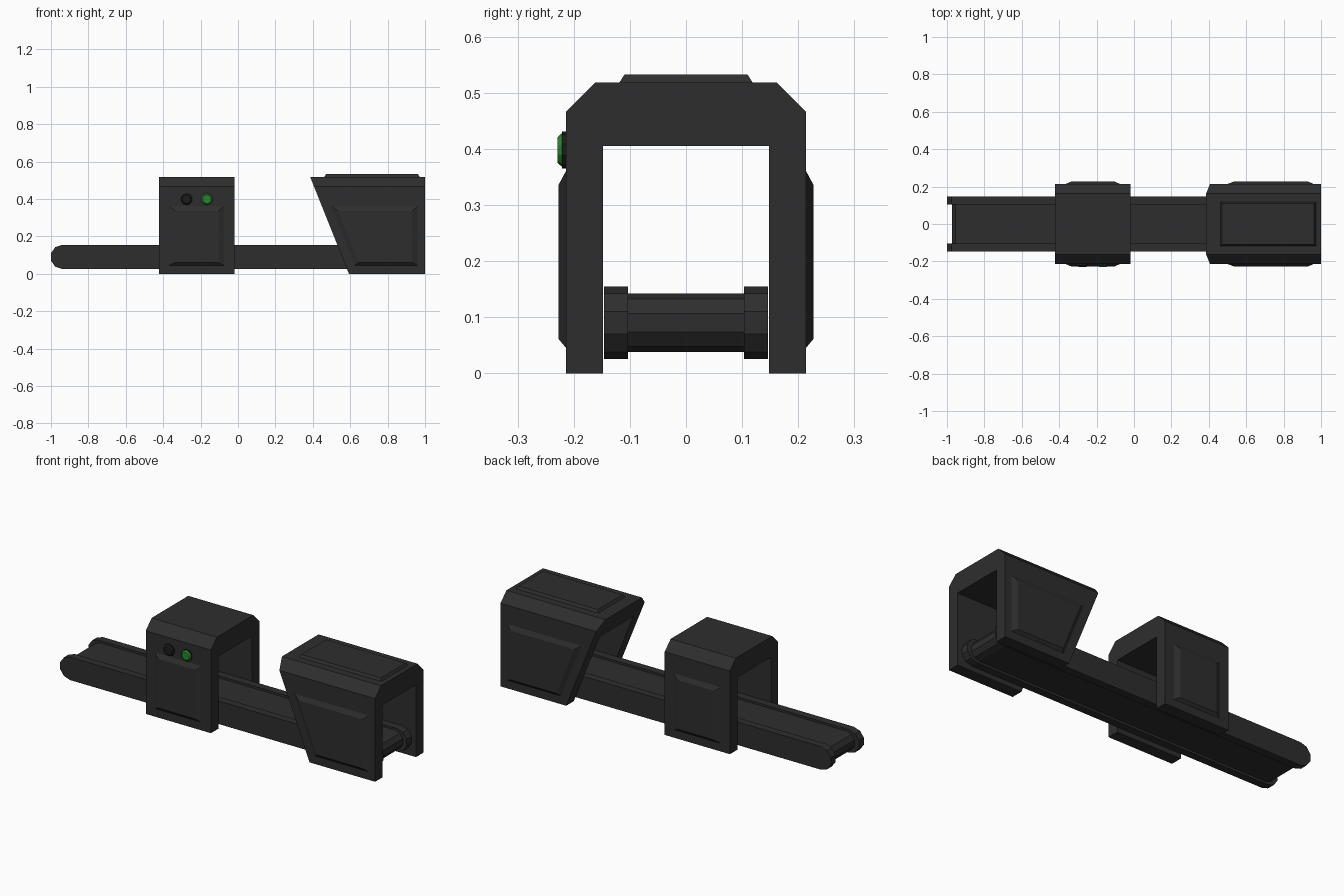
import bpy, bmesh, math

if "Cube" in bpy.data.objects:
    bpy.data.objects.remove(bpy.data.objects["Cube"])


def material(name, rgb):
    m = bpy.data.materials.new(name)
    m.diffuse_color = (*rgb, 1)
    m.use_nodes = True
    m.node_tree.nodes["Principled BSDF"].inputs["Base Color"].default_value = m.diffuse_color
    return m


GREY = material("dark_grey", (0.027, 0.027, 0.027))
BLACK = material("button_black", (0.012, 0.012, 0.012))
GREEN = material("button_green", (0.02, 0.25, 0.025))


def make(name, verts, faces, mat):
    me = bpy.data.meshes.new(name)
    me.from_pydata(verts, [], faces)
    bm = bmesh.new()
    bm.from_mesh(me)
    bmesh.ops.recalc_face_normals(bm, faces=bm.faces)
    bm.to_mesh(me)
    bm.free()
    me.materials.append(mat)
    ob = bpy.data.objects.new(name, me)
    bpy.context.collection.objects.link(ob)
    return ob


def loft(name, a, b, mat):
    """Closed solid between two matching outlines."""
    n = len(a)
    faces = [(i, (i + 1) % n, n + (i + 1) % n, n + i) for i in range(n)]
    faces += [tuple(range(n)), tuple(range(n, 2 * n))]
    return make(name, a + b, faces, mat)


def arch(name, left, right):
    """Chamfered tunnel; left(z) gives the x of its left end."""
    half = [(0.214, 0), (0.214, 0.4), (0.214, 0.466), (0.162, 0.518)]
    inner = [(0.148, 0), (0.148, 0.4), (0.148, 0.405)]
    prof = ([(-y, z) for y, z in half] + half[::-1] + inner
            + [(-y, z) for y, z in inner[::-1]])
    n = len(prof)
    verts = [(left(z), y, z) for y, z in prof] + [(right, y, z) for y, z in prof]
    faces = [(i, (i + 1) % n, n + (i + 1) % n, n + i) for i in range(n)]
    for cap in ((0, 1, 12, 13), (6, 7, 8, 9), (1, 2, 3, 4, 5, 6, 9, 10, 11, 12)):
        faces += [cap, tuple(n + i for i in cap)]
    return make(name, verts, faces, GREY)


def side_panels(name, outer, inner):
    """Raised bevelled panels on both outer walls."""
    for side, s in (("front", -1), ("back", 1)):
        loft(f"{name}_{side}", [(x, s * 0.212, z) for x, z in outer] + [],
             [(x, s * 0.227, z) for x, z in inner], GREY)


def capsule(name, x0, x1, r, y0, y1, zc=0.09):
    """Long bar with five-sided rounded ends."""
    pts = []
    for cx, start in ((x0, 90), (x1, 270)):
        for k in range(6):
            t = math.radians(start + 36 * k)
            pts.append((cx + r * math.cos(t), zc + r * math.sin(t)))
    loft(name, [(x, y0, z) for x, z in pts], [(x, y1, z) for x, z in pts], GREY)


# conveyor: belt and two rails
capsule("belt", -0.923, 0.90, 0.0525, -0.105, 0.105)
for side, s in (("front", -1), ("back", 1)):
    capsule(f"rail_{side}", -0.939, 0.912, 0.0645, s * 0.103, s * 0.146)

# upright scanner arch
arch("scanner_arch", lambda z: -0.422, -0.018)
side_panels("scanner_panel",
            [(-0.37, 0.364), (-0.07, 0.364), (-0.07, 0.043), (-0.37, 0.043)],
            [(-0.335, 0.336), (-0.105, 0.336), (-0.105, 0.061), (-0.335, 0.061)])

# slanted hood at the right end
arch("hood", lambda z: 0.593 - 0.4 * z, 1.0)
side_panels("hood_panel",
            [(0.495, 0.364), (0.965, 0.364), (0.965, 0.043), (0.623, 0.043)],
            [(0.535, 0.336), (0.93, 0.336), (0.93, 0.061), (0.645, 0.061)])


def rect(x0, x1, y, z):
    return [(x0, -y, z), (x1, -y, z), (x1, y, z), (x0, y, z)]


loft("hood_top_plate", rect(0.46, 0.973, 0.12, 0.516), rect(0.47, 0.963, 0.11, 0.532), GREY)


# push buttons on the scanner
def ring(x, r, y, n=10):
    return [(x + r * math.cos(2 * math.pi * (i + 0.5) / n), y,
             0.398 + r * math.sin(2 * math.pi * (i + 0.5) / n)) for i in range(n)]


for name, x, mat in (("black", -0.275, BLACK), ("green", -0.166, GREEN)):
    loft(f"{name}_button_base", ring(x, 0.033, -0.212), ring(x, 0.033, -0.221), BLACK)
    loft(f"{name}_button_cap", ring(x, 0.031, -0.22), ring(x, 0.023, -0.229), mat)
